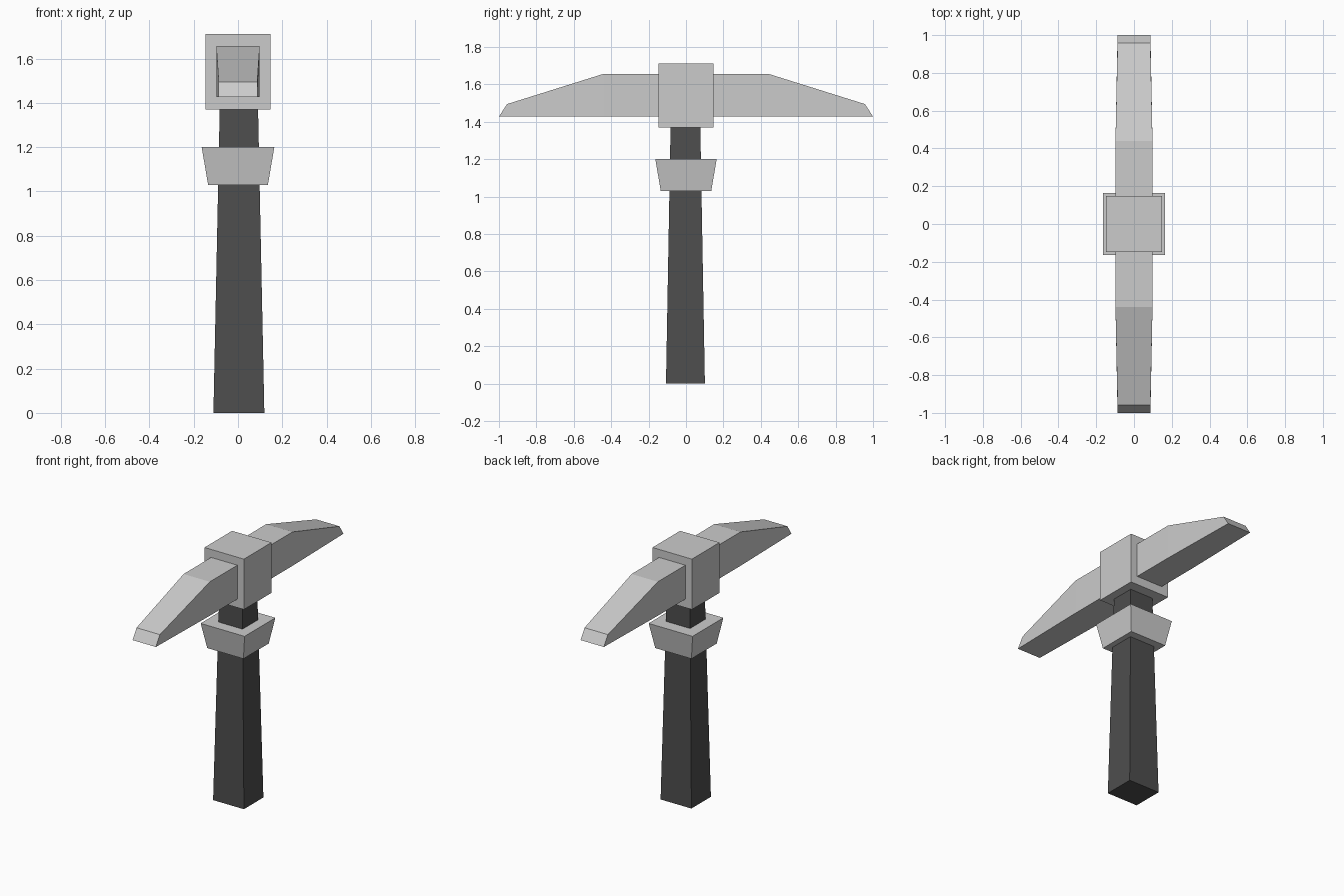
import bpy, bmesh

if "Cube" in bpy.data.objects:
    bpy.data.objects.remove(bpy.data.objects["Cube"])


def loft(name, rings, mirror_y=False):
    """Solid skinned through matching four-point rings, capped at both ends."""
    bm = bmesh.new()
    loops = [[bm.verts.new(p) for p in ring] for ring in rings]
    for a, b in zip(loops, loops[1:]):
        for i in range(4):
            j = (i + 1) % 4
            bm.faces.new((a[i], a[j], b[j], b[i]))
    bm.faces.new(loops[0][::-1])
    bm.faces.new(loops[-1])
    bmesh.ops.recalc_face_normals(bm, faces=bm.faces)
    mesh = bpy.data.meshes.new(name)
    bm.to_mesh(mesh)
    bm.free()
    obj = bpy.data.objects.new(name, mesh)
    bpy.context.collection.objects.link(obj)
    return obj


def level(hx, hy, z, cx=0.0, cy=0.0):
    """Horizontal rectangle at height z."""
    return [(cx + sx * hx, cy + sy * hy, z)
            for sx, sy in ((-1, -1), (1, -1), (1, 1), (-1, 1))]


def section(hx, y_bottom, y_top, z_top, z_bottom=1.427):
    """Cross-section of the pick blade; lower and upper edges may differ in y."""
    return [(-hx, y_bottom, z_bottom), (hx, y_bottom, z_bottom),
            (hx, y_top, z_top), (-hx, y_top, z_top)]


# Dark tapered handle, running up into the head block
handle = loft("handle", [level(0.115, 0.104, 0, 0.004, -0.003),
                         level(0.086, 0.079, 1.40, 0.004, -0.003)])
dark = bpy.data.materials.new("dark_grip")
dark.diffuse_color = (0.075, 0.075, 0.075, 1)
dark.use_nodes = True
dark.node_tree.nodes["Principled BSDF"].inputs["Base Color"].default_value = dark.diffuse_color
handle.data.materials.append(dark)

# Flared collar around the handle
loft("collar", [level(0.135, 0.135, 1.03), level(0.164, 0.164, 1.20)])

# Square head block
loft("head_block", [level(0.147, 0.147, 1.37), level(0.147, 0.147, 1.71)])

# Double-ended pick blade: level middle, sloping shoulders, bevelled tips
half = [(0.087, 1.0, 0.957, 1.494), (0.098, 0.44, 0.44, 1.656)]
rings = [section(w, -yb, -yt, z) for w, yb, yt, z in half]
rings += [section(w, yb, yt, z) for w, yb, yt, z in reversed(half)]
loft("pick_blade", rings)
